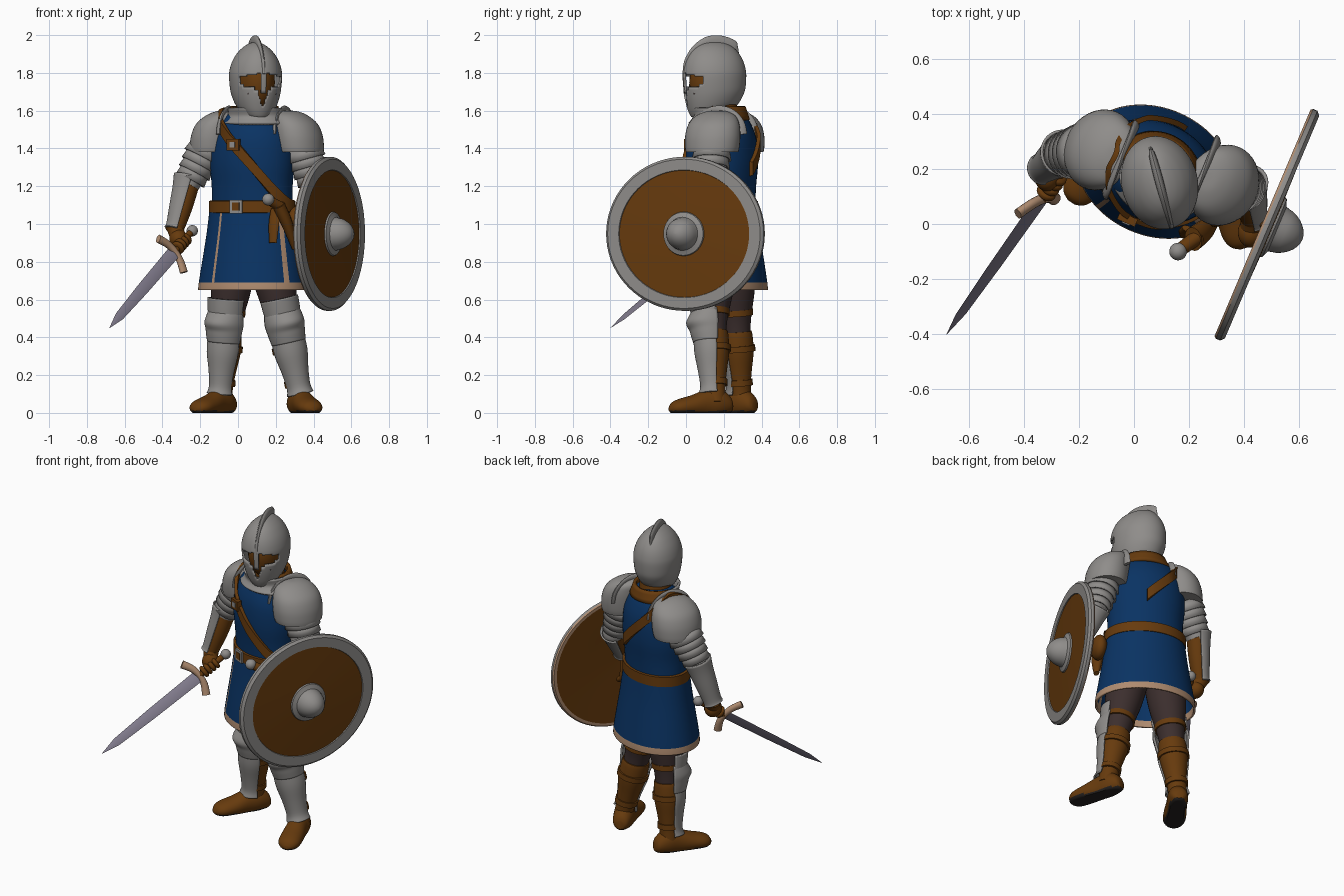
import bpy, bmesh, math
from mathutils import Vector, Matrix

if "Cube" in bpy.data.objects:
    bpy.data.objects.remove(bpy.data.objects["Cube"])

def material(name, c):
    m = bpy.data.materials.new(name)
    m.diffuse_color = (*c, 1)
    m.use_nodes = True
    m.node_tree.nodes["Principled BSDF"].inputs["Base Color"].default_value = m.diffuse_color
    return m

STEEL = material("steel", (.275, .265, .255))
BLUE = material("blue cloth", (.003, .033, .125))
LEATHER = material("brown leather", (.135, .043, .004))
TAN = material("tan trim", (.43, .26, .16))
DARK = material("dark trousers", (.045, .028, .027))
SOLE = material("black sole", (.018, .015, .014))
BLADE = material("blade steel", (.22, .2, .265))

def finish(name, bm, mats):
    bmesh.ops.recalc_face_normals(bm, faces=bm.faces)
    me = bpy.data.meshes.new(name)
    bm.to_mesh(me)
    bm.free()
    for m in mats:
        me.materials.append(m)
    for p in me.polygons:
        p.use_smooth = True
    me.set_sharp_from_angle(angle=math.radians(38))
    ob = bpy.data.objects.new(name, me)
    bpy.context.collection.objects.link(ob)
    return ob

def spline(rows, k):
    out = []
    for i in range(len(rows) - 1):
        a, b, c, d = (rows[max(0, min(len(rows) - 1, i + j))] for j in (-1, 0, 1, 2))
        for s in range(k):
            t = s / k
            out.append(tuple(.5 * (2*q + (r-p)*t + (2*p-5*q+4*r-w)*t*t + (3*q-p-3*r+w)*t**3)
                             for p, q, r, w in zip(a, b, c, d)))
    return out + [rows[-1]]

def tube(name, rows, mats, ref=(0, -1, 0), arc=360, n=32, k=4, axis=None, thick=0,
         rule=None, warp=None, caps=True):
    """Loft of ellipses; each row is x, y, z, radius along ref, radius across it."""
    rows = [tuple(r) if len(r) == 5 else (*r, r[3]) for r in rows]
    rows = spline(rows, k) if k > 1 else rows
    mats = mats if isinstance(mats, list) else [mats]
    P, ref, full, bm, rings = [Vector(r[:3]) for r in rows], Vector(ref), arc == 360, bmesh.new(), []
    for i, r in enumerate(rows):
        T = Vector(axis).normalized() if axis else (P[min(i+1, len(P)-1)] - P[max(i-1, 0)]).normalized()
        N = (ref - T * ref.dot(T)).normalized()
        S = T.cross(N)
        ring = []
        for j in range(n if full else n + 1):
            a = math.radians(arc * (j / n - .5))
            p = P[i] + N * r[3] * math.cos(a) + S * r[4] * math.sin(a)
            ring.append(bm.verts.new(warp(p) if warp else p))
        rings.append(ring)
    for i in range(len(rings) - 1):
        for j in range(n):
            q = (j + 1) % n if full else j + 1
            vs = (rings[i][j], rings[i][q], rings[i+1][q], rings[i+1][j])
            mid = sum((v.co for v in vs), Vector()) / 4
            m = rule(mid, arc * ((j + .5) / n - .5), i) if rule else 0
            if m is not None:
                bm.faces.new(vs).material_index = m
    if full and caps:
        bm.faces.new(rings[0])
        bm.faces.new(rings[-1])
    ob = finish(name, bm, mats)
    if thick:
        s = ob.modifiers.new("thickness", "SOLIDIFY")
        s.thickness, s.offset = thick, 0
    return ob

def solid(name, kind, c, r, rot, mat):
    bm = bmesh.new()
    if kind == "ball":
        bmesh.ops.create_uvsphere(bm, u_segments=28, v_segments=16, radius=1)
    else:
        bmesh.ops.create_cube(bm, size=1)
    bm.transform(Matrix.Translation(c) @ Matrix.Rotation(rot, 4, 'Z') @ Matrix.Diagonal((*r, 1)))
    return finish(name, bm, [mat])

def ball(name, c, r, mat, rot=0):
    return solid(name, "ball", c, r if isinstance(r, tuple) else (r, r, r), rot, mat)

def box(name, c, size, rot, mat):
    return solid(name, "box", c, size, rot, mat)

def along(a, b, f):
    return Vector(a).lerp(Vector(b), f)

# Torso frame, turned toward the sword side
TW = math.radians(-24)
CX, CY = .075, .19
FRONT = (math.sin(TW), -math.cos(TW), 0)
def B(u, v, z):
    return (CX + u*math.cos(TW) - v*math.sin(TW), CY + u*math.sin(TW) + v*math.cos(TW), z)

# Tunic: body and flared skirt with tan hem and seams
BODY = [(1.08, .165, .222), (1.2, .172, .222), (1.32, .182, .232), (1.44, .175, .225),
        (1.52, .15, .195), (1.57, .12, .16), (1.61, .08, .09)]
tube("tunic_body", [(CX, CY, *r) for r in BODY], BLUE, FRONT, n=48)
SKIRT = [(.65, .226, .29), (.69, .223, .286), (.8, .207, .268), (.95, .184, .244), (1.1, .165, .226)]
tube("tunic_skirt", [(CX, CY, *r) for r in SKIRT], [BLUE, TAN], FRONT, n=96, caps=False, thick=.012,
     rule=lambda p, a, i: 1 if p.z < .69 or min(abs(a + 28), abs(a - 60)) < 2 else 0)
tube("belt", [(CX, CY, z, .176 + d, .235 + d) for z, d in ((1.058, -.01), (1.06, .004), (1.122, .004), (1.124, -.01))],
     LEATHER, FRONT, n=48, k=1)
box("belt_buckle", B(-.01, -.185, 1.092), (.07, .012, .072), TW, STEEL)
box("belt_buckle_inner", B(-.01, -.19, 1.092), (.042, .008, .042), TW, LEATHER)

# Diagonal shoulder strap, from the left hip over the right shoulder to mid back
def body_radii(z):
    for a, b in zip(BODY, BODY[1:]):
        if z <= b[0]:
            f = (z - a[0]) / (b[0] - a[0])
            return a[1] + (b[1]-a[1])*f, a[2] + (b[2]-a[2])*f
    return BODY[-1][1:]
bm, prev = bmesh.new(), None
for i in range(16, 73):
    t = math.radians(i * 5)
    z = 1.335 - .245 * math.cos(t) + .06 * max(0, -math.sin(t)) ** 2
    d, w = body_radii(z)
    ring = []
    for off, dz in ((.002, -.038), (.022, -.036), (.022, .036), (.002, .038)):
        ring.append(bm.verts.new(B((w+off)*math.cos(t), (d+off)*math.sin(t), z + dz)))
    if prev:
        for j in range(4):
            bm.faces.new((prev[j], prev[(j+1) % 4], ring[(j+1) % 4], ring[j]))
    else:
        bm.faces.new(ring)
    prev = ring
finish("shoulder_strap", bm, [LEATHER])
box("strap_buckle", B(-.02, -.198, 1.42), (.07, .03, .06), TW, LEATHER)
box("strap_buckle_pin", B(-.02, -.214, 1.42), (.03, .006, .03), TW, STEEL)

# Dagger, sheath, strap end and pouch at the left hip
ball("dagger_pommel", (.16, -.1, 1.13), .032, STEEL)
tube("dagger_grip", [(.165, -.095, 1.125, .024), (.235, -.045, 1.085, .028)], LEATHER, (0, 0, 1), n=16)
tube("dagger_sheath", [(.215, -.055, 1.1, .045, .034), (.26, -.02, 1.0, .04, .03), (.3, .02, .87, .018, .014)], LEATHER, n=16)
tube("strap_end", [(.2, -.02, 1.08, .012, .028), (.19, -.035, 1.0, .012, .03), (.185, -.045, .9, .01, .022)], LEATHER, FRONT, n=16)
ball("hip_pouch", (.315, .06, 1.02), (.045, .075, .075), LEATHER, TW)

# Helmet with T-shaped opening, crest, head, neck and collar
HX, HY, HA = .093, .15, math.radians(15)
HD = Vector((math.sin(HA), -math.cos(HA), 0))
HS = (math.cos(HA), math.sin(HA), 0)
def chin(p):
    w = max(0, (1.72 - p.z) / .12)
    f = (p - Vector((HX, HY, 0))).dot(HD)
    return p + Vector((0, 0, -w * .28 * f))
def opening(p, a, i):
    a = abs(a)
    if 1.705 + .0006 * a < p.z < 1.8 - .0004 * a and 5 < a < 58:
        return None
    if 1.63 < p.z < 1.72 and a < 4 + 130 * max(0, p.z - 1.63) and not (p.z > 1.69 and a < 5):
        return None
    return 0
dome = [(HX, HY, 1.605, .122, .083), (HX, HY, 1.64, .14, .105), (HX, HY, 1.7, .158, .124)]
for t in (0, 15, 30, 45, 58, 70, 80, 89):
    c = math.cos(math.radians(t))
    dome.append((HX, HY, 1.78 + .178 * math.sin(math.radians(t)), .165 * c ** .85, .132 * c ** 1.25))
tube("helmet", dome, STEEL, HD, n=120, k=6, axis=(0, 0, 1), thick=.012, rule=opening, warp=chin)
tube("helmet_crest", [(*(Vector((HX, HY, 1.785 + .172*math.sin(math.radians(t)))) + HD*.163*math.cos(math.radians(t))), w, h)
     for t, w, h in ((3, .01, .012), (25, .01, .018), (50, .012, .026), (75, .015, .038), (95, .016, .043), (115, .015, .047),
                     (128, .012, .045), (138, .008, .015), (170, .006, .006))], STEEL, HS, n=16)
for s in (-1, 1):
    for i in range(3):
        ball("helmet_rivet", Vector((HX, HY, 1.69 - .025*i)) + HD*(.128 - .006*i) + Vector(HS)*s*(.074 - .006*i), .006, DARK)
ball("head", (HX, HY, 1.75), (.1, .135, .16), LEATHER, HA)
tube("neck", [(HX - .01, HY + .04, 1.5, .1), (HX, HY + .02, 1.68, .09)], LEATHER)
tube("collar", [(CX + .01, CY + .005, 1.55, .13, .15), (CX + .01, CY, 1.62, .115, .12)], LEATHER, (.41, .91, 0),
     arc=190, k=3, axis=(0, 0, 1), thick=.02)
tube("gorget", [(HX, HY + .02, 1.53, .145, .18), (HX, HY + .02, 1.57, .12, .145), (HX, HY + .01, 1.615, .125, .14)],
     STEEL, FRONT, arc=210, axis=(0, 0, 1), thick=.015)

# Arms: pauldrons, overlapping plates, elbow, bracer and glove
ARMS = {"right": ((-.125, .27, 1.475), (-.265, .25, 1.21), (-.33, .2, .97), (-.315, .175, .92), -1),
        "left": ((.325, .14, 1.475), (.405, .13, 1.19), (.43, .02, 1.02), (.425, -.03, .98), 1)}
for side, (sh, el, wr, hand, s) in ARMS.items():
    out = (s * .9, .1 if s < 0 else .45, 0)
    tube(side + "_pauldron", [(sh[0] - s*dx, sh[1] + s*dx*.4, z, d, w) for dx, z, d, w in
         ((.06, 1.6, .002, .002), (.058, 1.597, .05, .045), (.045, 1.575, .105, .085), (.02, 1.53, .138, .112),
          (.005, 1.47, .15, .123), (-.002, 1.41, .148, .124), (-.005, 1.38, .142, .12))],
         STEEL, FRONT, axis=(0, 0, 1), n=40)
    inner = Vector((sh[0], sh[1], 1.475)) - Vector((math.cos(TW), math.sin(TW), 0)) * s * .085
    tube(side + "_pauldron_flange", [(*(inner + Vector((-math.sin(TW)*.14*math.cos(t), math.cos(TW)*.14*math.cos(t),
         .13*math.sin(t)))), .01, .022) for t in (i * math.pi / 8 for i in range(9))], STEEL, HS, n=12)
    tube(side + "_upper_arm", [(*sh, .08), (*along(sh, el, .6), .07), (*el, .062)], STEEL, out)
    for i in range(4):
        a, b = along(sh, el, .27 + .15*i), along(sh, el, .47 + .15*i)
        tube(side + "_arm_plate", [(*a, .088 - .005*i), (*b, .1 - .007*i)], STEEL, out, k=1, thick=.01, caps=False)
    ball(side + "_elbow_guard", Vector(el) + Vector(out) * .012, (.064, .064, .068), STEEL)
    tube(side + "_forearm", [(*el, .06), (*along(el, wr, .5), .056), (*wr, .042)], LEATHER, out)
    tube(side + "_bracer", [(*along(el, wr, -.15), .082), (*along(el, wr, .12), .071), (*along(el, wr, .5), .062),
         (*along(el, wr, .9), .052), (*along(el, wr, 1.0), .056)], STEEL, out, arc=210, thick=.01)
    tube(side + "_glove_cuff", [(*along(wr, hand, -.4), .05), (*wr, .044), (*hand, .04)], LEATHER, out)
    ball(side + "_fist", hand, (.048, .056, .052), LEATHER)

# Sword held low and forward
G, TIP = Vector((-.335, .09, .855)), Vector((-.68, -.4, .45))
D = (TIP - G).normalized()
GD = Vector((-.12, -.14, .17))
GD = (GD - D * GD.dot(D)).normalized()
H = D.cross(Vector((0, 0, 1))).normalized()
tube("sword_blade", [(*along(G, TIP, f), w, h) for f, w, h in
     ((0, .036, .009), (.5, .032, .008), (.85, .024, .006), (1, .001, .001))], BLADE, GD + H*.7, n=4, k=1)
GD = (GD + H * .3).normalized()
tube("sword_guard", [(*(G + GD*.115*t + D*.04*t*t), .018 + .006*abs(t), .018) for t in (-1, -.5, 0, .5, 1)], TAN, D, n=16)
tube("sword_grip", [(*G, .018), (*(G - D*.17), .018)], LEATHER, GD, n=16)
ball("sword_pommel", G - D*.195, .03, STEEL)
for i in range(4):
    c = G - D * (.035 + .027*i)
    tube("sword_finger", [(*(c + D*o), r) for o, r in ((-.013, .026), (-.007, .036), (.007, .036), (.013, .026))], LEATHER, GD, n=16)

# Round shield with steel rim and domed boss
SC, SN = Vector((.494, -.008, .948)), Vector((.92, -.39, 0)).normalized()
PLATE = [(-.02, .002), (-.024, .2), (-.03, .385), (-.03, .402), (-.022, .408), (-.005, .408), (.008, .395), (.008, .338),
         (.002, .336), (.008, .2), (.012, .002)]
tube("shield", [(*(SC + SN*o), r, r*1.11) for o, r in PLATE], [LEATHER, TAN, STEEL], (0, 0, 1), n=72, k=1, axis=SN,
     rule=lambda p, a, i: (0, 0, 1, 1, 2, 2, 2, 2, 0, 0)[i])
tube("shield_boss", [(*(SC + SN*o), r) for o, r in
     ((0, .118), (.018, .114), (.028, .088), (.06, .08), (.095, .06), (.12, .03), (.127, .002))], STEEL, (0, 0, 1), n=40, k=2, axis=SN)
tube("shield_grip", [(*(SC + SN*o + Vector((0, 0, z))), .016) for o, z in ((-.02, .12), (-.06, .08), (-.06, -.08), (-.02, -.12))],
     LEATHER, SN, n=12)

# Legs: trousers, boots, steel fronts, straps and shoes
LEGS = {"right": ((-.02, .25, .82), (-.055, .265, .5), (-.085, .29, .1), (-.56, -.83, 0)),
        "left": ((.17, .15, .82), (.235, .14, .5), (.325, .155, .1), (.3, -.95, 0))}
for side, (hip, kn, an, face) in LEGS.items():
    F = Vector(face).normalized()
    leg = lambda z: along(an, kn, (z - .1) / .4)
    def fit(rows, fwd=0):
        return [(*(leg(z) + F*fwd), *r) for z, *r in rows]
    tube(side + "_trouser", [(*hip, .12), (*along(hip, kn, .5), .108), (*kn, .08), (*leg(.4), .07)], DARK, F)
    tube(side + "_boot_shaft", fit([(.05, .055), (.14, .056), (.22, .066), (.32, .082), (.4, .082), (.43, .078)]), LEATHER, F)
    tube(side + "_greave", fit([(.1, .076, .068), (.14, .064, .06), (.22, .072, .068), (.32, .088, .086), (.4, .09, .086)], .01),
         STEEL, F, arc=180, thick=.01)
    tube(side + "_knee_guard", fit([(.375, .09, .086), (.41, .1, .092), (.44, .108, .096), (.475, .125, .1), (.515, .106, .096),
         (.54, .09, .09)], .012), STEEL, F, arc=190, thick=.012)
    tube(side + "_thigh_guard", fit([(.51, .094, .092), (.56, .102, .096), (.605, .108, .098)], .012), STEEL, F, arc=180, thick=.012)
    for z, r in ((.16, .067), (.34, .092), (.53, .092)):
        tube(side + "_leg_strap", fit([(z - .016, r), (z + .016, r)]), LEATHER, F, k=1)
    foot = [(-.092, .035, .025, .025), (-.075, .045, .048, .046), (-.02, .055, .075, .06), (.05, .05, .074, .06),
            (.13, .038, .056, .066), (.2, .03, .044, .064), (.238, .026, .03, .045), (.255, .02, .01, .015)]
    base = Vector((an[0], an[1], 0))
    tube(side + "_shoe", [(*(base + F*f + Vector((0, 0, z))), a, b) for f, z, a, b in foot], [LEATHER, SOLE], (0, 0, 1),
         axis=F, rule=lambda p, a, i: 1 if p.z < .012 else 0, warp=lambda p: Vector((p.x, p.y, max(p.z, 0))))
